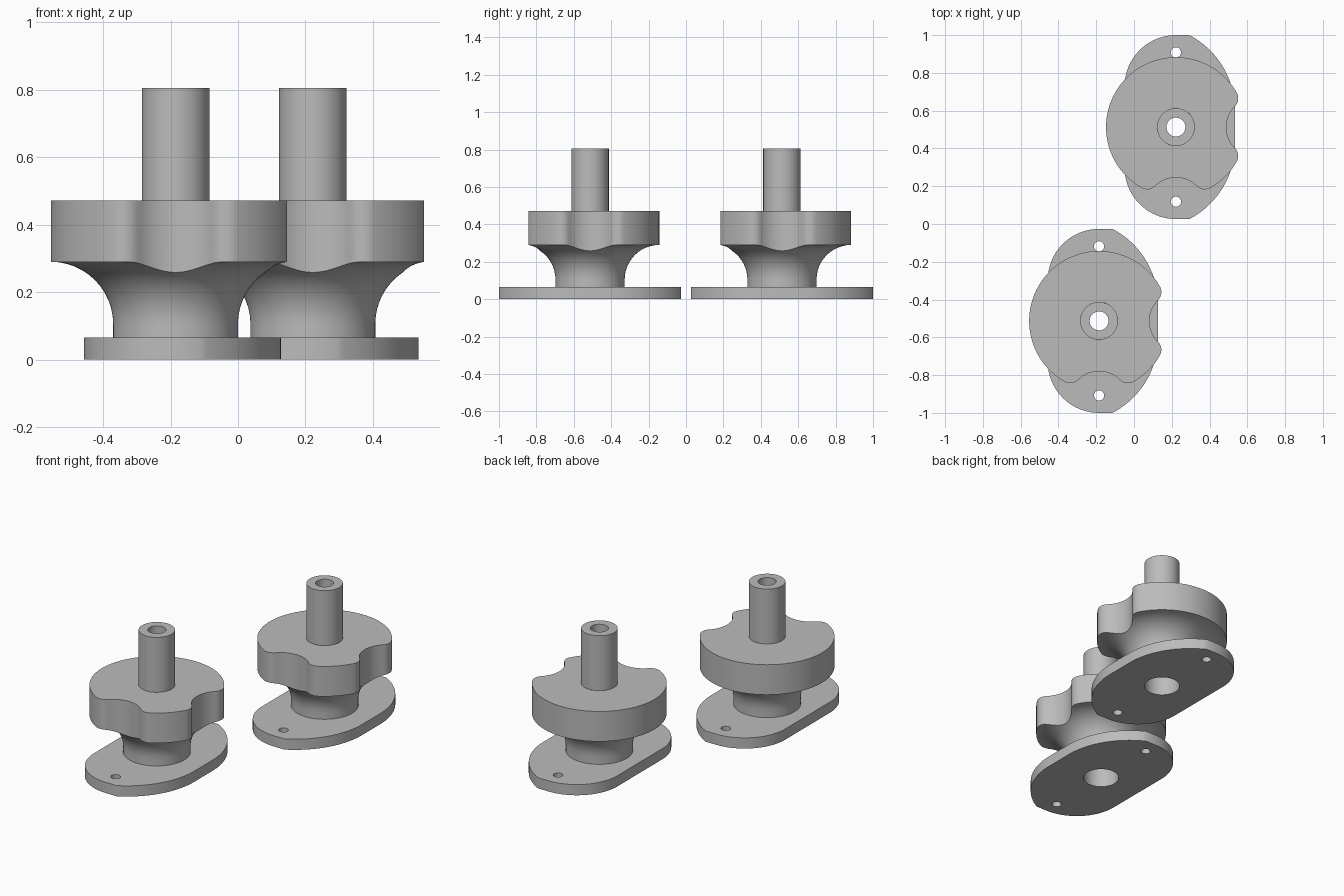
import bpy, bmesh
from math import pi, sin, cos, sqrt, hypot, atan2, radians

if "Cube" in bpy.data.objects:
    bpy.data.objects.remove(bpy.data.objects["Cube"])

R, NECK, BORE = 0.37, 0.185, 0.10            # cam, neck and bore radii
PLATE_Z, ARC_Z, TOP, SHAFT_TOP = 0.065, 0.105, 0.472, 0.805
UNITS = [("front", -0.185, -0.513), ("rear", 0.222, 0.513)]

metal = bpy.data.materials.new("plain grey")
metal.diffuse_color = (0.5, 0.5, 0.5, 1)
metal.use_nodes = True
metal.node_tree.nodes["Principled BSDF"].inputs["Base Color"].default_value = metal.diffuse_color


def finish(ob, x, y, z=0):
    ob.location = (x, y, z)
    bpy.ops.object.select_all(action='DESELECT')
    ob.select_set(True)
    bpy.context.view_layer.objects.active = ob
    if ob.type == 'CURVE':
        bpy.ops.object.convert(target='MESH')
        ob = bpy.context.view_layer.objects.active
    ob.data.materials.clear()
    ob.data.materials.append(metal)
    bpy.ops.object.shade_smooth_by_angle(angle=radians(30))


def lathe(name, profile_at, n, x, y):
    """Revolve a closed profile that may change with the angle."""
    bm = bmesh.new()
    cols = []
    for i in range(n):
        a = 2 * pi * i / n
        cols.append([bm.verts.new((r * cos(a), r * sin(a), z)) for r, z in profile_at(a)])
    m = len(cols[0])
    for i in range(n):
        c, d = cols[i], cols[(i + 1) % n]
        for j in range(m):
            k = (j + 1) % m
            bm.faces.new((c[j], d[j], d[k], c[k]))
    bmesh.ops.recalc_face_normals(bm, faces=bm.faces)
    me = bpy.data.meshes.new(name)
    bm.to_mesh(me)
    bm.free()
    ob = bpy.data.objects.new(name, me)
    bpy.context.collection.objects.link(ob)
    finish(ob, x, y)


# Cam outline: round, with two filleted notches at +x and -y
DEPTH, RF, LOBE = 0.267, 0.06, radians(29.5)
LX, LY = (R - RF) * cos(LOBE), (R - RF) * sin(LOBE)
RC = ((DEPTH - LX) ** 2 + LY ** 2 - RF ** 2) / (2 * (RF - (DEPTH - LX)))
CX = DEPTH + RC
t = RC / (RC + RF)
JOIN = atan2(LY * t, CX + (LX - CX) * t)


def ray_circle(a, cx, cy, r, side):
    along = cx * cos(a) + cy * sin(a)
    off = cx * sin(a) - cy * cos(a)
    return along + side * sqrt(max(r * r - off * off, 0))


def rim(a):
    p = min(abs((a - c + pi) % (2 * pi) - pi) for c in (0, -pi / 2))
    if p < JOIN:
        return ray_circle(p, CX, 0, RC, -1)
    if p < LOBE:
        return ray_circle(p, LX, LY, RF, 1)
    return R


# Neck flares out as a quarter round until it meets the cam outline
def hub_profile(a):
    r = rim(a)
    q = R - NECK
    end = math_end = pi / 2 if r >= R else atan2(sqrt(q * q - (R - r) ** 2), R - r)
    pts = [(BORE, PLATE_Z), (NECK, PLATE_Z)]
    for i in range(13):
        b = end * i / 12
        pts.append((R - q * cos(b), ARC_Z + q * sin(b)))
    return pts + [(r, TOP), (BORE, TOP)]


def shaft_profile(a):
    return [(0.05, TOP), (BORE, TOP), (BORE, SHAFT_TOP), (0.05, SHAFT_TOP)]


def circle(cx, cy, r, n):
    return [(cx + r * cos(2 * pi * i / n), cy + r * sin(2 * pi * i / n)) for i in range(n)]


# Half of the plate edge: wide arc on the right, rounder arc on the left
def plate_outline():
    big, right, end, small = 0.45, 0.313, 0.487, 0.272
    cx = right - big
    dy = sqrt(big ** 2 - (0.071 - cx) ** 2)
    cy, top = end - dy, atan2(dy, 0.071 - cx)
    half = [(cx + big * cos(top * i / 20), cy + big * sin(top * i / 20)) for i in range(21)]
    half += [(small * cos(pi / 2 * (1 + i / 20)), end - small + small * sin(pi / 2 * (1 + i / 20)))
             for i in range(21)]
    return half + [(x, -y) for x, y in reversed(half)]


def plate(name, x, y):
    cu = bpy.data.curves.new(name, 'CURVE')
    cu.dimensions = '2D'
    cu.fill_mode = 'BOTH'
    cu.extrude = PLATE_Z / 2
    loops = [plate_outline(), circle(0, 0, BORE, 64)]
    loops += [circle(0, s * 0.395, 0.027, 32) for s in (-1, 1)]
    for pts in loops:
        sp = cu.splines.new('POLY')
        sp.points.add(len(pts) - 1)
        for p, (px, py) in zip(sp.points, pts):
            p.co = (px, py, 0, 1)
        sp.use_cyclic_u = True
    ob = bpy.data.objects.new(name, cu)
    bpy.context.collection.objects.link(ob)
    finish(ob, x, y, PLATE_Z / 2)


for side, x, y in UNITS:
    plate(side + "_base_plate", x, y)
    lathe(side + "_cam_hub", hub_profile, 288, x, y)
    lathe(side + "_shaft_tube", shaft_profile, 64, x, y)
